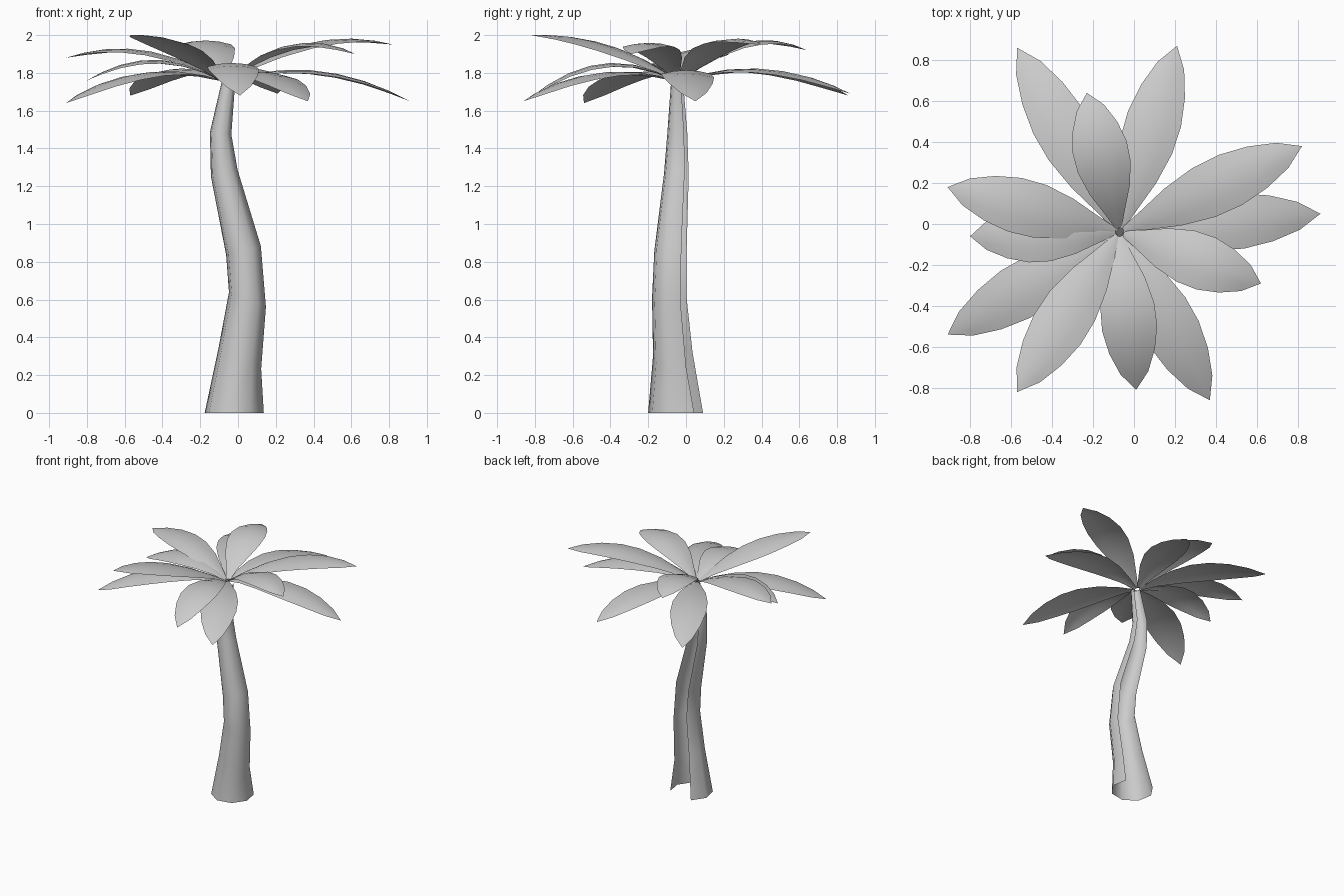
import bpy, bmesh
from math import sin, cos, radians
from mathutils import Vector

if "Cube" in bpy.data.objects:
    bpy.data.objects.remove(bpy.data.objects["Cube"])


def loft(name, rows):
    """Skin a grid of point rows into one smooth open surface."""
    bm = bmesh.new()
    grid = [[bm.verts.new(p) for p in row] for row in rows]
    for a, b in zip(grid, grid[1:]):
        for i in range(len(a) - 1):
            bm.faces.new((a[i], a[i + 1], b[i + 1], b[i]))
    bmesh.ops.remove_doubles(bm, verts=bm.verts, dist=0.0005)
    mesh = bpy.data.meshes.new(name)
    bm.to_mesh(mesh)
    bm.free()
    mesh.shade_smooth()
    obj = bpy.data.objects.new(name, mesh)
    bpy.context.collection.objects.link(obj)
    return obj


# Trunk: eight-sided bent tube, open at the back right (two sides missing)
# ring: centre x, centre y, centre z, radius, tilt along x
rings = [
    (-0.02, -0.044, 0.00, 0.160, 0.0),
    (0.010, -0.062, 0.29, 0.115, -0.5),
    (0.050, -0.082, 0.60, 0.100, -0.4),
    (0.029, -0.076, 0.86, 0.094, 0.25),
    (-0.073, -0.046, 1.27, 0.072, 0.25),
    (-0.092, -0.042, 1.48, 0.058, -0.1),
    (-0.050, -0.045, 1.75, 0.035, -0.35),
]
angles = [radians(123 + 45 * i) for i in range(7)]
loft("trunk", [[(cx + r * cos(a), cy + r * sin(a), cz + tilt * r * cos(a))
                for a in angles] for cx, cy, cz, r, tilt in rings])

# Fronds: tip x, tip y, height halfway, height at tip
fronds = [
    (-0.57, 0.86, 1.82, 1.68),
    (0.21, 0.87, 1.82, 1.69),
    (-0.23, 0.64, 1.96, 1.92),
    (0.82, 0.38, 1.96, 1.95),
    (0.91, 0.05, 1.81, 1.65),
    (0.62, -0.29, 1.95, 1.90),
    (0.37, -0.86, 1.80, 1.65),
    (0.01, -0.81, 1.85, 1.68),
    (-0.57, -0.82, 1.95, 2.00),
    (-0.91, -0.54, 1.80, 1.64),
    (-0.80, -0.06, 1.87, 1.76),
    (-0.91, 0.18, 1.92, 1.88),
]
# Half width along the frond
outline = [(0, 0.015), (0.12, 0.05), (0.28, 0.1), (0.45, 0.132),
           (0.6, 0.135), (0.75, 0.112), (0.89, 0.068), (1, 0)]
crown = Vector((-0.07, -0.04))
base_z = 1.76

for n, (tx, ty, mid_z, tip_z) in enumerate(fronds, 1):
    span = Vector((tx, ty)) - crown
    direction = span.normalized()
    side = Vector((direction.y, -direction.x))
    rows = []
    for t, w in outline:
        # Parabola through base, middle and tip heights
        z = (base_z * (1 - t) * (1 - 2 * t) + mid_z * 4 * t * (1 - t)
             + tip_z * t * (2 * t - 1))
        c = crown + direction * 0.02 * (1 - t) + span * t
        row = []
        for s in (1, 0.5, 0, -0.5, -1):
            p = c + side * w * s
            row.append((p.x, p.y, z - 0.15 * w * s * s))
        rows.append(row[::-1])
    loft(f"frond_{n}", [r[::-1] for r in rows][::-1])
